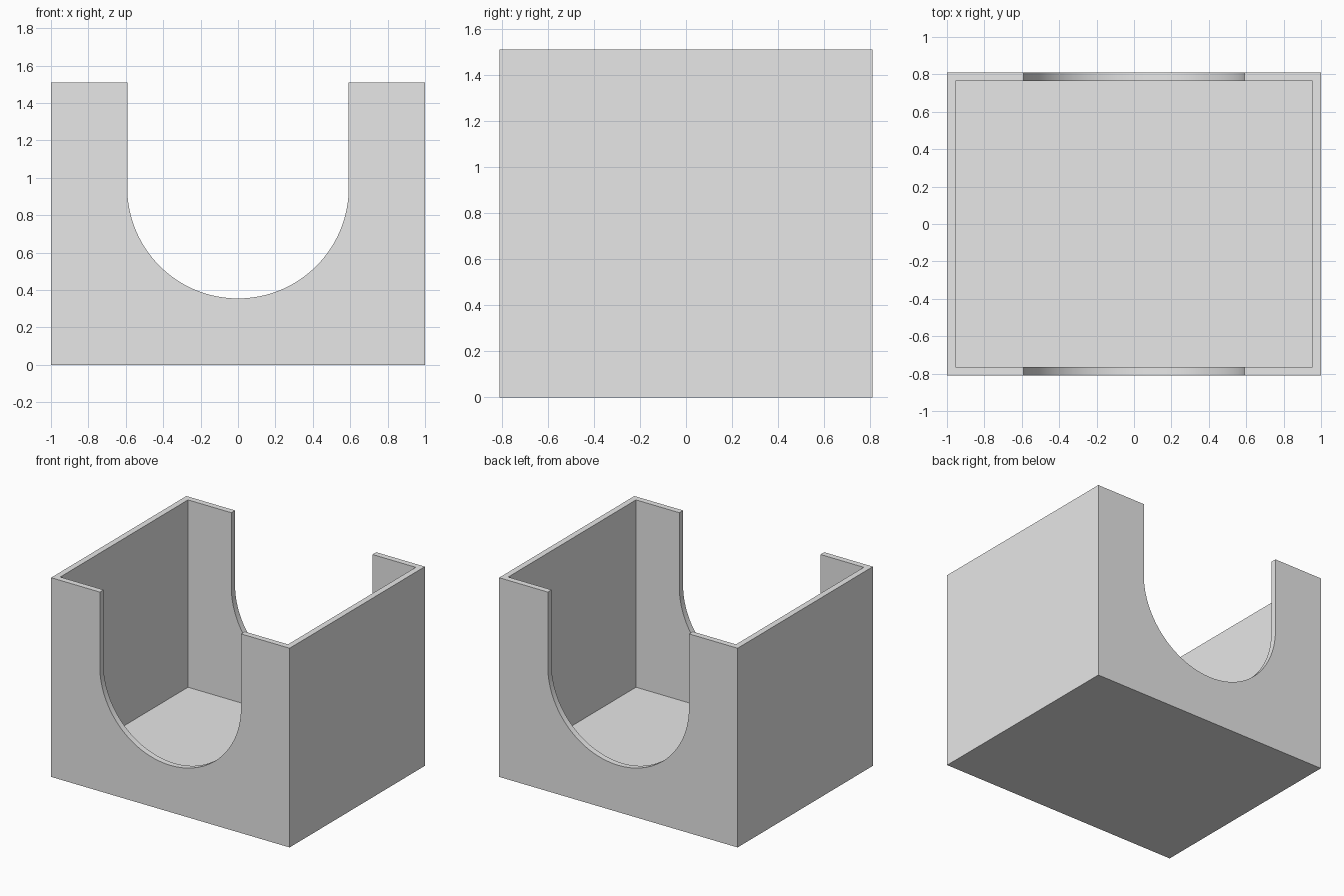
import bpy, bmesh, math

cube = bpy.data.objects.get("Cube")
if cube:
    bpy.data.objects.remove(cube, do_unlink=True)

WIDTH, DEPTH, HEIGHT = 2.0, 1.62, 1.51
WALL, FLOOR = 0.045, 0.09
SLOT_RADIUS, SLOT_CENTRE = 0.592, 0.947

grey = bpy.data.materials.new("light grey")
grey.use_nodes = True
grey.diffuse_color = (0.8, 0.8, 0.8, 1)
grey.node_tree.nodes["Principled BSDF"].inputs["Base Color"].default_value = (0.8, 0.8, 0.8, 1)


def prism(name, profile, y0, y1):
    """Extrude a closed x-z profile from y0 to y1."""
    bm = bmesh.new()
    face = bm.faces.new([bm.verts.new((x, y0, z)) for x, z in profile])
    top = bmesh.ops.extrude_face_region(bm, geom=[face])["geom"]
    bmesh.ops.translate(bm, vec=(0, y1 - y0, 0),
                        verts=[v for v in top if isinstance(v, bmesh.types.BMVert)])
    bmesh.ops.recalc_face_normals(bm, faces=bm.faces)
    mesh = bpy.data.meshes.new(name)
    bm.to_mesh(mesh)
    bm.free()
    mesh.materials.append(grey)
    obj = bpy.data.objects.new(name, mesh)
    bpy.context.collection.objects.link(obj)
    return obj


def rectangle(half, z0, z1):
    return [(-half, z0), (half, z0), (half, z1), (-half, z1)]


# Outer block
box = prism("open_box", rectangle(WIDTH / 2, 0, HEIGHT), -DEPTH / 2, DEPTH / 2)

# Inside of the box, open at the top
inner_y = DEPTH / 2 - WALL
cavity = prism("cavity_cutter", rectangle(WIDTH / 2 - WALL, FLOOR, HEIGHT + 1),
               -inner_y, inner_y)

# U-shaped opening through the front and back walls
steps = 96
arc = [(SLOT_RADIUS * math.cos(math.pi * (1 + i / steps)),
        SLOT_CENTRE + SLOT_RADIUS * math.sin(math.pi * (1 + i / steps)))
       for i in range(steps + 1)]
slot = prism("slot_cutter", arc + [(SLOT_RADIUS, HEIGHT + 1), (-SLOT_RADIUS, HEIGHT + 1)],
             -DEPTH, DEPTH)

# Cut, then discard the cutters
bpy.ops.object.select_all(action="DESELECT")
bpy.context.view_layer.objects.active = box
box.select_set(True)
for cutter in (cavity, slot):
    cutter.hide_render = True
    cut = box.modifiers.new(cutter.name, "BOOLEAN")
    cut.operation = "DIFFERENCE"
    cut.solver = "EXACT"
    cut.object = cutter
    bpy.ops.object.modifier_apply(modifier=cut.name)
    bpy.data.objects.remove(cutter, do_unlink=True)

bpy.ops.object.shade_smooth_by_angle(angle=math.radians(30))
